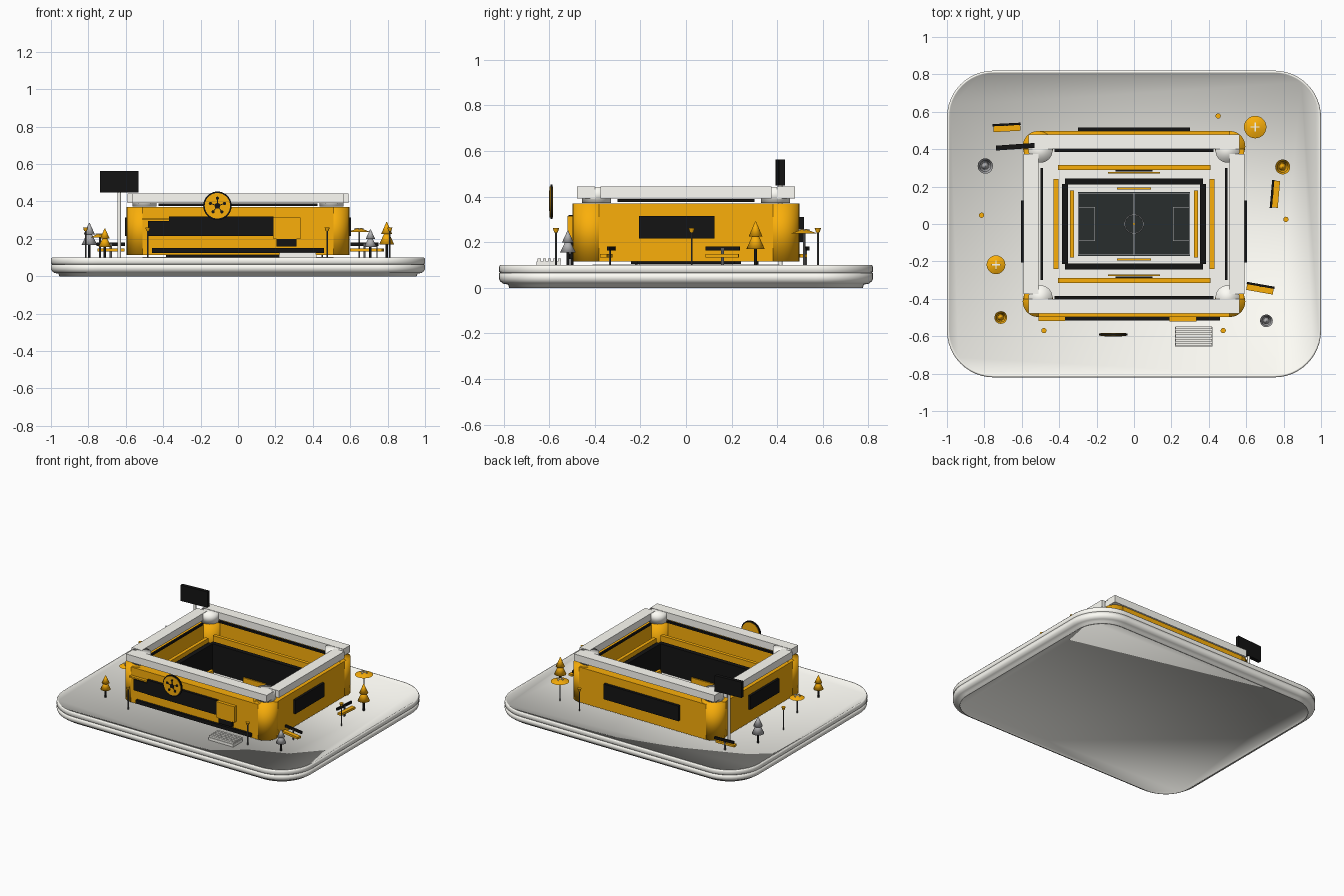
import bpy, bmesh, math
from mathutils import Matrix

if "Cube" in bpy.data.objects:
    bpy.data.objects.remove(bpy.data.objects["Cube"])

def material(name, rgb):
    m = bpy.data.materials.new(name)
    m.diffuse_color = (*rgb, 1)
    m.use_nodes = True
    m.node_tree.nodes["Principled BSDF"].inputs["Base Color"].default_value = m.diffuse_color
    return m

GOLD = material("gold", (0.96, 0.43, 0.003))
BLACK = material("black", (0.007, 0.007, 0.007))
TURF = material("turf", (0.022, 0.026, 0.027))
WHITE = material("white", (1.0, 0.99, 0.93))
GREY = material("grey", (0.45, 0.45, 0.46))
STEEL = material("steel", (0.1, 0.1, 0.1))

def finish(name, bm, mat=WHITE, smooth=None, M=None):
    if M is not None:
        bm.transform(M)
    bmesh.ops.recalc_face_normals(bm, faces=bm.faces[:])
    if smooth == "all":
        for f in bm.faces:
            f.smooth = True
    me = bpy.data.meshes.new(name)
    bm.to_mesh(me)
    bm.free()
    ob = bpy.data.objects.new(name, me)
    bpy.context.collection.objects.link(ob)
    me.materials.append(mat)
    if smooth == "angle":
        bpy.ops.object.select_all(action='DESELECT')
        ob.select_set(True)
        bpy.context.view_layer.objects.active = ob
        bpy.ops.object.shade_smooth_by_angle(angle=math.radians(40))
    return ob

def box(name, x0, x1, y0, y1, z0, z1, mat=WHITE, M=None):
    bm = bmesh.new()
    bmesh.ops.create_cube(bm, size=1)
    for v in bm.verts:
        v.co = ((x0 + x1) / 2 + v.co.x * (x1 - x0),
                (y0 + y1) / 2 + v.co.y * (y1 - y0),
                (z0 + z1) / 2 + v.co.z * (z1 - z0))
    return finish(name, bm, mat, M=M)

def cone(name, x, y, z0, z1, r0, r1, mat=WHITE, n=24, M=None, smooth="angle"):
    bm = bmesh.new()
    bmesh.ops.create_cone(bm, cap_ends=True, segments=n, radius1=r0, radius2=r1, depth=z1 - z0,
                          matrix=Matrix.Translation((x, y, (z0 + z1) / 2)))
    return finish(name, bm, mat, smooth, M)

def place(x, y, deg):
    return Matrix.Translation((x, y, 0)) @ Matrix.Rotation(math.radians(deg), 4, 'Z')

# Rounded plinth made of stacked rounded-rectangle rings (inset, height)
def ring(bm, inset, z, hx=1.0, hy=0.82, r=0.25, n=12):
    vs = []
    for q, (sx, sy) in enumerate(((1, 1), (-1, 1), (-1, -1), (1, -1))):
        for i in range(n + 1):
            a = math.pi / 2 * (q + i / n)
            vs.append(bm.verts.new((sx * (hx - r) + (r - inset) * math.cos(a),
                                    sy * (hy - r) + (r - inset) * math.sin(a), z)))
    return vs

def slab(name, profile):
    bm = bmesh.new()
    rings = [ring(bm, *p) for p in profile]
    for a, b in zip(rings, rings[1:]):
        for i in range(len(a)):
            j = (i + 1) % len(a)
            bm.faces.new((a[i], a[j], b[j], b[i]))
    bm.faces.new(rings[0])
    bm.faces.new(rings[-1])
    return finish(name, bm, smooth="all")

# Shallow recessed faces inside a thin lip, above and below
slab("plinth_lower", [(.051, .003), (.05, 0), (.045, 0), (.04, .014), (.018, .018),
                      (.005, .028), (0, .04), (0, .064)])
slab("plinth_upper", [(.006, .064), (0, .07), (.0, .092), (.005, .1), (.012, .1), (.013, .097)])
box("stand_floor", -.51, .51, -.41, .41, .094, .102)

# Outer walls, roof bars, lighting strips and corners
for s in (-1, 1):
    def ys(name, x0, x1, a, b, z0, z1, mat=WHITE):
        return box(name, x0, x1, *sorted((s * a, s * b)), z0, z1, mat)
    def xs(name, a, b, y0, y1, z0, z1, mat=WHITE):
        return box(name, *sorted((s * a, s * b)), y0, y1, z0, z1, mat)
    ys("long_wall", -.51, .51, .41, .497, .115, .37, GOLD)
    xs("short_wall", .51, .588, -.4, .4, .115, .37, GOLD)
    ys("long_roof_bar", -.565, .565, .4, .478, .392, .443)
    xs("short_roof_bar", .51, .59, -.375, .375, .392, .443)
    ys("long_light_strip", -.425, .425, .385, .402, .376, .39, BLACK)
    xs("short_light_strip", .487, .5, -.3, .3, .376, .39, BLACK)
    xs("side_window", .588, .605, -.205, .125, .215, .315, BLACK)
    # Stand tiers around the pitch
    ys("upper_tier_long", -.405, .408, .29, .315, .115, .325, GOLD)
    xs("upper_tier_short", .405, .43, -.24, .24, .115, .325, GOLD)
    ys("lower_tier_long", -.37, .37, .21, .242, .104, .31, BLACK)
    xs("lower_tier_short", .352, .385, -.215, .215, .104, .31, BLACK)
    xs("end_seats", .322, .342, -.18, .18, .11, .14, GOLD)
    ys("dugout", -.09, .09, .184, .196, .11, .145, GOLD)
    ys("tier_ledge", -.14, .14, .27, .278, .23, .25, GOLD)
    ys("tier_sign", -.1, .1, .281, .289, .23, .26, BLACK)
    for t in (-1, 1):
        cone("corner_tower", s * .513, t * .415, .115, .37, .082, .082, GOLD, 32, smooth="all")
        cone("corner_cap", s * .5, t * .392, .372, .441, .064, .064, WHITE, 32, smooth="all")

# Pitch with raised markings
box("pitch_apron", -.35, .35, -.205, .205, .1, .108)
box("pitch", -.3, .3, -.172, .172, .108, .114, TURF)
for s in (-1, 1):
    box("touch_line", -.295, .295, s * .165 - .0015, s * .165 + .0015, .114, .116, GREY)
    box("goal_line", s * .295 - .0015, s * .295 + .0015, -.165, .165, .114, .116, GREY)
    box("area_front", s * .21 - .0015, s * .21 + .0015, -.09, .09, .114, .116, GREY)
    for t in (-1, 1):
        x0, x1 = sorted((s * .21, s * .295))
        box("area_side", x0, x1, t * .09 - .0015, t * .09 + .0015, .114, .116, GREY)
box("halfway_line", -.0015, .0015, -.165, .165, .114, .116, GREY)
bpy.ops.mesh.primitive_torus_add(location=(0, 0, .115), major_radius=.05, minor_radius=.0015,
                                 major_segments=32, minor_segments=6)
bpy.context.object.name = "centre_circle"
bpy.context.object.data.materials.append(GREY)
cone("centre_spot", 0, 0, .114, .117, .005, .005, GOLD, 12)

# Facade: windows, entrance, low strips
box("front_window", -.37, .19, -.515, -.497, .215, .32, BLACK)
box("front_window_side", -.48, -.37, -.512, -.497, .215, .295, BLACK)
box("front_ledge", -.51, -.37, -.518, -.497, .302, .312, GOLD)
box("entrance_block", .19, .335, -.52, -.497, .2, .315, GOLD)
box("entrance_door", .205, .312, -.515, -.497, .16, .2, BLACK)
box("front_base_strip", -.46, .46, -.515, -.497, .125, .15, BLACK)
box("back_window", -.3, .3, .497, .517, .2, .31, BLACK)

# Round ball sign: dark rim, gold faces, spots joined by spokes
S = Matrix.Translation((-.11, -.59, .377)) @ Matrix.Rotation(math.pi / 2, 4, 'X')
cone("sign_rim", 0, 0, -.005, .005, .076, .076, BLACK, 40, S)
cone("sign_face", 0, 0, -.008, .008, .068, .068, GOLD, 40, S)
cone("sign_hub", 0, 0, .007, .011, .018, .018, BLACK, 5, S)
for i in range(5):
    R = S @ Matrix.Rotation(math.pi * (.5 + .4 * i), 4, 'Z')
    box("sign_spoke", .012, .04, -.002, .002, .007, .01, BLACK, R)
    cone("sign_spot", .04, 0, .007, .011, .009, .009, BLACK, 8, R)

# Entrance steps with slats
box("entrance_mat", .22, .42, -.655, -.55, .097, .116)
for i in range(5):
    y = -.65 + i * .022
    box("entrance_slat", .222, .418, y, y + .014, .116, .128)

# Benches
for x, y, a in ((.75, .16, 85), (.675, -.34, -10), (-.68, .52, 3)):
    M = place(x, y, a)
    box("bench_seat", -.072, .072, -.025, .006, .133, .148, GOLD, M)
    box("bench_back", -.075, .075, .006, .018, .163, .18, BLACK, M)
    box("bench_post", -.006, .006, .004, .01, .096, .175, STEEL, M)

# Trees
for x, y, h, r, mat in ((.795, .305, .19, .04, GOLD), (-.712, -.5, .155, .034, GOLD),
                        (-.795, .31, .185, .041, GREY), (.708, -.518, .15, .034, GREY)):
    cone("tree_trunk", x, y, .096, .1 + h * .45, .007, .007, BLACK, 10)
    cone("tree_lower", x, y, .1 + h * .37, .1 + h * .72, r, r * .25, mat, 20, smooth="all")
    cone("tree_upper", x, y, .1 + h * .66, .1 + h, r * .75, .002, mat, 20, smooth="all")

# Parasols with a cross on top
for x, y, z, r in ((.648, .518, .237, .06), (-.738, -.218, .208, .05)):
    cone("parasol_pole", x, y, .096, z + .005, .005, .005, STEEL, 10)
    cone("parasol_canopy", x, y, z, z + .018, r, .012, GOLD, 28)
    box("parasol_rib", x - .024, x + .024, y - .003, y + .003, z + .012, z + .02)
    box("parasol_rib", x - .003, x + .003, y - .024, y + .024, z + .012, z + .02)

# Lamp posts
for x, y in ((.45, .578), (-.815, .047), (.812, .025), (-.482, -.57), (.477, -.57)):
    cone("lamp_pole", x, y, .096, .25, .004, .004, STEEL, 8)
    cone("lamp_head", x, y, .243, .262, .008, .014, GOLD, 16)

# Scoreboard behind the back left corner
M = place(-.635, .412, 4)
box("scoreboard", -.103, .103, -.012, .014, .448, .562, BLACK, M)
cone("scoreboard_post", 0, .002, .096, .45, .009, .009, WHITE, 12, M)
